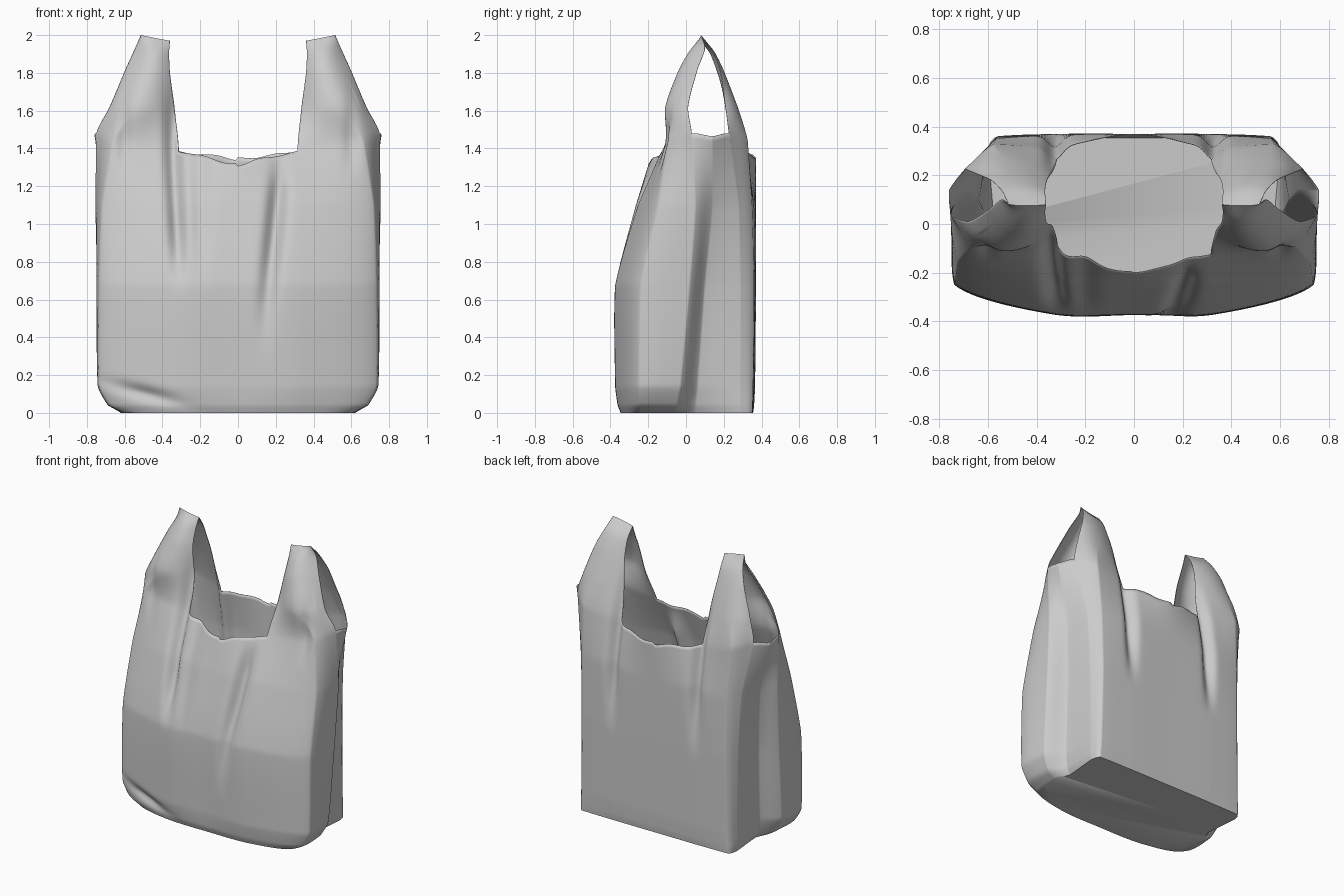
import bpy, bmesh, math
from mathutils import Vector

if "Cube" in bpy.data.objects:
    bpy.data.objects.remove(bpy.data.objects["Cube"])

# Half cross-sections of the bag body, back centre -> side gusset -> front centre
BODY = {
    0.00: [(0, .355), (.33, .355), (.575, .35), (.60, .29), (.58, .05), (.62, -.05), (.60, -.25), (.33, -.335), (0, -.345)],
    0.04: [(0, .36), (.33, .36), (.575, .352), (.605, .29), (.60, .05), (.68, -.05), (.68, -.25), (.34, -.35), (0, -.36)],
    0.14: [(0, .365), (.34, .365), (.57, .355), (.605, .29), (.62, .06), (.73, -.03), (.735, -.25), (.35, -.365), (0, -.37)],
    0.68: [(0, .37), (.34, .37), (.56, .36), (.61, .29), (.64, .10), (.745, .02), (.735, -.24), (.34, -.365), (0, -.37)],
    1.10: [(0, .37), (.34, .365), (.565, .35), (.63, .28), (.68, .14), (.755, .05), (.72, -.15), (.33, -.25), (0, -.265)],
    1.47: [(0, .37), (.31, .30), (.58, .325), (.69, .23), (.76, .14), (.75, .03), (.66, -.09), (.31, -.09), (0, -.15)],
}
# Height of the cut edge for each cross-section point
RIM = [1.345, 1.385, 1.44, 1.48, 1.465, 1.48, 1.44, 1.385, 1.315]
# Strap sections: outer edge, middle, inner edge
STRAP_Z = [1.62, 1.82, 1.93, 2.0]
TOP = [(.515, .08), (.44, .075), (.36, .08)]
FRONT = [[(.68, .01), (.54, -.11), (.335, -.03)], [(.595, .06), (.48, -.04), (.36, .01)],
         [(.545, .10), (.46, .02), (.365, .05)], TOP]
BACK = [[(.655, .21), (.54, .275), (.335, .23)], [(.585, .18), (.48, .20), (.36, .17)],
        [(.54, .135), (.46, .145), (.365, .13)], TOP]
SEG = 26            # columns per cross-section span
BODY_ROWS, STRAP_ROWS = 70, 26


def hermite(knots, pts, x, tight=0.0):
    """Interpolation through uneven points, from smooth (0) to straight (1)."""
    n = len(knots)
    i = max(j for j in range(n - 1) if j == 0 or knots[j] <= x)

    def slope(j):
        a, b = max(j - 1, 0), min(j + 1, n - 1)
        return (pts[b] - pts[a]) / (knots[b] - knots[a])
    h = knots[i + 1] - knots[i]
    t = (x - knots[i]) / h
    curve = (pts[i] * (2*t**3 - 3*t**2 + 1) + slope(i) * h * (t**3 - 2*t**2 + t)
             + pts[i + 1] * (3*t**2 - 2*t**3) + slope(i + 1) * h * (t**3 - t**2))
    return curve * (1 - tight) + (pts[i] * (1 - t) + pts[i + 1] * t) * tight


def section(points, u):
    """Point on a half section, mirrored past both centre lines."""
    p = [Vector(q) for q in points]
    p = [Vector((-p[1].x, p[1].y))] + p + [Vector((-p[-2].x, p[-2].y))]
    return hermite(list(range(-1, len(p) - 1)), p, u, .7 if 1 <= u < 6 else 0)


def strap_section(points, s):
    a, b, c = (Vector(q) for q in points)
    return a * (s - 1) * (s - 2) / 2 - b * s * (s - 2) + c * s * (s - 1) / 2


def ramp(a, b, v):
    t = min(max((v - a) / (b - a), 0), 1)
    return t * t * (3 - 2 * t)


def bump(d, w):
    return math.exp(-(d / w) ** 2)


def folds(x, z, u):
    """Inward depth of the hanging creases in the front and back walls."""
    fade = 1 - ramp(1.35, 1.8, z)
    if u > 5.3:
        d = .06 * bump(x + .315 + .03 * ramp(.7, 1.5, z), .04) * ramp(.62, 1.0, z)
        d += .06 * bump(x - .14 - .08 * ramp(.3, 1.4, z), .045) * ramp(.25, .95, z) * (1 - .8 * ramp(1.1, 1.35, z))
        d += .02 * bump(x + .2, .05) * ramp(.6, 1, z)
        d += .03 * bump(z - .13 + .25 * (x + .6), .035) * bump(x + .5, .17)
        d += .025 * bump(abs(x) - .60, .035) * ramp(1.2, 1.5, z)
        return d * fade
    if u < 2.7:
        return -.05 * bump(abs(x) - .325, .04) * ramp(.6, 1.1, z) * fade
    return 0


def make_column(u, side):
    """Points of one vertical line of the bag: body part, then strap part."""
    knots = list(BODY)
    pts = [section(BODY[k], u) for k in knots]
    rim = min(hermite(list(range(9)), RIM, u), 1.48)
    rim += .008 * math.sin(9 * u + 2 * side) * bump(min(u, 8 - u), .9)
    body, strap = [], []

    def place(p, z):
        x = p.x * side
        return Vector((x, p.y + folds(x, z, u), z))
    for r in range(BODY_ROWS + 1):
        z = rim * (r / BODY_ROWS) ** 1.25
        body.append(place(hermite(knots, pts, z, .6), z))
    s = u - 5 if 5 <= u <= 7 else 3 - u if 1 <= u <= 3 else None
    if s is not None:
        rows = FRONT if u >= 5 else BACK
        sk = [1.10, rim] + STRAP_Z
        sp = [pts[-2], hermite(knots, pts, rim, .6)] + [strap_section(q, s) for q in rows]
        for r in range(1, STRAP_ROWS + 1):
            t = r / STRAP_ROWS
            k = rim + (2 - rim) * t
            strap.append(place(hermite(sk, sp, min(k, 2), .3), rim + (2 - .015 * s - rim) * t))
    return body, strap


# Bag: one sheet with base, walls, gussets and two looped handles
bm = bmesh.new()
N = 8 * SEG
columns = []
for i in range(2 * N):
    u, side = (i / SEG, 1) if i <= N else ((2 * N - i) / SEG, -1)
    body, strap = make_column(u, side)
    columns.append([bm.verts.new(p) for p in body + strap])
for i, a in enumerate(columns):
    b = columns[(i + 1) % len(columns)]
    for r in range(min(len(a), len(b)) - 1):
        bm.faces.new((a[r], a[r + 1], b[r + 1], b[r]))
bm.faces.new([c[0] for c in columns])
bmesh.ops.remove_doubles(bm, verts=bm.verts, dist=0.0005)
bmesh.ops.recalc_face_normals(bm, faces=bm.faces)
# Keep the outside facing out: the base must look down
if max(bm.faces, key=lambda f: len(f.verts)).normal.z > 0:
    bmesh.ops.reverse_faces(bm, faces=bm.faces)
mesh = bpy.data.meshes.new("carrier_bag")
bm.to_mesh(mesh)
bm.free()
bag = bpy.data.objects.new("carrier_bag", mesh)
bpy.context.collection.objects.link(bag)

# Thin film thickness and smooth shading
film = bag.modifiers.new("film", 'SOLIDIFY')
film.thickness = 0.003
film.offset = -1
bpy.context.view_layer.objects.active = bag
bag.select_set(True)
bpy.ops.object.shade_smooth_by_angle(angle=math.radians(50))
